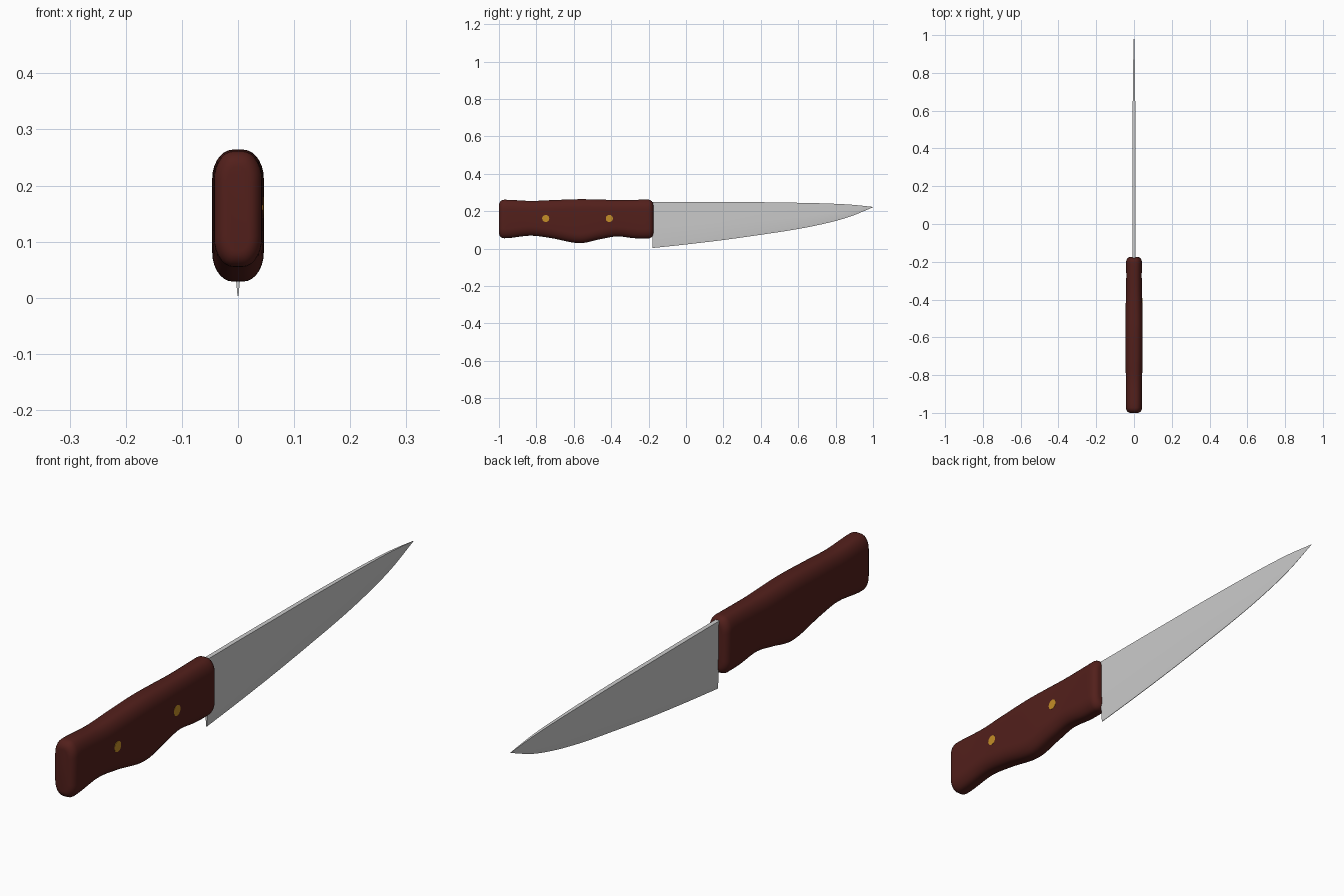
import bpy, bmesh, math

if "Cube" in bpy.data.objects:
    bpy.data.objects.remove(bpy.data.objects["Cube"])


def curve(points, y):
    """Smooth Catmull-Rom style lookup through (y, value...) rows."""
    n = len(points)
    i = 0
    while i < n - 2 and y > points[i + 1][0]:
        i += 1
    a, b = points[i], points[i + 1]
    p, q = points[max(i - 1, 0)], points[min(i + 2, n - 1)]
    h = b[0] - a[0]
    t = (y - a[0]) / h
    out = []
    for k in range(1, len(a)):
        m0 = (b[k] - p[k]) / (b[0] - p[0]) * h
        m1 = (q[k] - a[k]) / (q[0] - a[0]) * h
        out.append((2*t**3 - 3*t*t + 1) * a[k] + (t**3 - 2*t*t + t) * m0
                   + (3*t*t - 2*t**3) * b[k] + (t**3 - t*t) * m1)
    return out


def loft(name, rings, angle, color=None):
    """Skin a list of closed rings and cap both ends."""
    bm = bmesh.new()
    vs = [[bm.verts.new(c) for c in r] for r in rings]
    n = len(vs[0])
    for r, s in zip(vs, vs[1:]):
        for i in range(n):
            j = (i + 1) % n
            bm.faces.new((r[i], r[j], s[j], s[i]))
    bm.faces.new(vs[0])
    bm.faces.new(vs[-1])
    bmesh.ops.recalc_face_normals(bm, faces=bm.faces)
    me = bpy.data.meshes.new(name)
    bm.to_mesh(me)
    bm.free()
    ob = bpy.data.objects.new(name, me)
    bpy.context.collection.objects.link(ob)
    finish(ob, angle, color)
    return ob


def finish(ob, angle, color):
    bpy.ops.object.select_all(action='DESELECT')
    ob.select_set(True)
    bpy.context.view_layer.objects.active = ob
    bpy.ops.object.shade_smooth_by_angle(angle=math.radians(angle))
    if color:
        mat = bpy.data.materials.new(ob.name + "_color")
        mat.diffuse_color = color
        mat.use_nodes = True
        mat.node_tree.nodes["Principled BSDF"].inputs["Base Color"].default_value = mat.diffuse_color
        ob.data.materials.append(mat)


# Handle: y, top z, bottom z, half width
GRIP = [(-1.0, .261, .055, .042), (-.95, .261, .056, .043), (-.83, .255, .069, .043),
        (-.72, .259, .056, .045), (-.57, .264, .029, .046), (-.46, .262, .050, .045),
        (-.37, .260, .065, .042), (-.27, .261, .055, .041), (-.175, .262, .054, .042)]
Y0, Y1, R = -1.0, -.175, .028
arc = [R * (1 - math.cos(math.pi / 2 * k / 6)) for k in range(7)]
inner = [Y0 + R + (Y1 - Y0 - 2*R) * k / 40 for k in range(1, 40)]
stations = [Y0 + a for a in arc] + inner + [Y1 - a for a in reversed(arc)]

rings = []
for y in stations:
    top, bot, w = curve(GRIP, y)
    d = max(0, R - min(y - Y0, Y1 - y))
    inset = R - math.sqrt(max(0, R*R - d*d))       # rounded ends
    top, bot, w = top - inset, bot + inset, w - inset * .8
    rx, rz = w * .8, .052 - inset * .8
    ring = []
    for cx, cz, a0 in ((w - rx, top - rz, 0), (rx - w, top - rz, 90),
                       (rx - w, bot + rz, 180), (w - rx, bot + rz, 270)):
        for k in range(8):
            a = math.radians(a0 + 90 * k / 7)
            ring.append((cx + rx * math.cos(a), y, cz + rz * math.sin(a)))
    rings.append(ring)
loft("handle", rings, 50, (.085, .014, .011, 1))

# Blade: y, spine z, edge z, half thickness
BLADE = [(-.18, .25, .003, .008), (0, .25, .022, .008), (.2, .249, .046, .008),
         (.4, .248, .074, .0078), (.6, .245, .105, .007), (.76, .241, .138, .0055),
         (.88, .235, .172, .0038), (1.0, .223, .221, .0008)]
rings = []
for k in range(49):
    y = -.18 + 1.18 * k / 48
    top, bot, w = curve(BLADE, y)
    half = [(w, top), (w * .8, bot + (top - bot) * .45),
            (w * .45, bot + (top - bot) * .12), (w * .12, bot)]
    rings.append([(x, y, z) for x, z in half] + [(-x, y, z) for x, z in reversed(half)])
loft("blade", rings, 30)

# Rivets, set flush into the right side only
for i, y in enumerate((-.75, -.41)):
    x = curve(GRIP, y)[2] + .0008
    bpy.ops.mesh.primitive_cylinder_add(vertices=32, radius=.019, depth=.01,
                                        location=(x - .005, y, .161),
                                        rotation=(0, math.pi / 2, 0))
    ob = bpy.context.object
    ob.name = f"rivet_{i + 1}"
    finish(ob, 30, (.55, .27, .02, 1))
